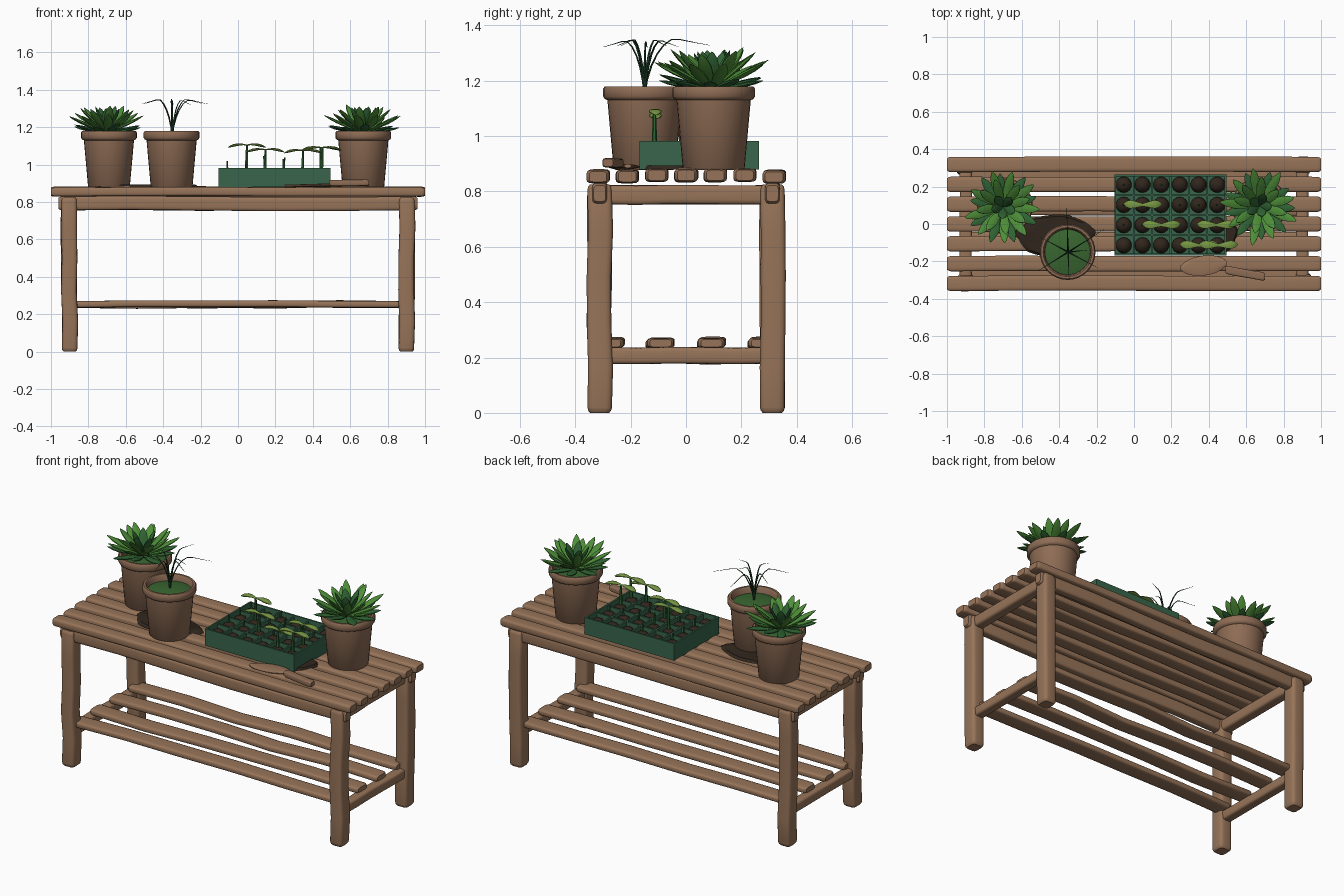
import bpy, bmesh, math, random
from mathutils import Vector as V

random.seed(4)
if "Cube" in bpy.data.objects:
    bpy.data.objects.remove(bpy.data.objects["Cube"])


def material(name, r, g, b):
    m = bpy.data.materials.new(name)
    m.use_nodes = True
    m.diffuse_color = (r, g, b, 1)
    bsdf = m.node_tree.nodes["Principled BSDF"]
    bsdf.inputs["Base Color"].default_value = (r, g, b, 1)
    bsdf.inputs["Roughness"].default_value = 0.8
    return m


WOOD = material("wood", 0.31, 0.175, 0.1)
CLAY = material("clay", 0.27, 0.15, 0.09)
SOIL = material("dark soil", 0.03, 0.019, 0.012)
TRAY = material("tray green", 0.04, 0.13, 0.07)
LEAF = material("leaf green", 0.075, 0.27, 0.04)
DEEP = material("deep leaf green", 0.03, 0.13, 0.035)
MOSS = material("moss green", 0.04, 0.13, 0.03)
GRASS = material("grass green", 0.016, 0.06, 0.025)
PALE = material("seedling green", 0.19, 0.32, 0.06)


def finish(name, bm, mat, smooth=True):
    bmesh.ops.recalc_face_normals(bm, faces=bm.faces)
    mesh = bpy.data.meshes.new(name)
    bm.to_mesh(mesh)
    bm.free()
    obj = bpy.data.objects.new(name, mesh)
    bpy.context.collection.objects.link(obj)
    mesh.materials.append(mat)
    if smooth:
        bpy.ops.object.select_all(action="DESELECT")
        obj.select_set(True)
        bpy.context.view_layer.objects.active = obj
        bpy.ops.object.shade_smooth_by_angle(angle=math.radians(42))
    return obj


def loft(bm, points, widths, thicks, side, n=8, power=1.0):
    """Sweep a rounded section along points, with half widths along side."""
    rings = []
    for i, p in enumerate(points):
        tangent = points[min(i + 1, len(points) - 1)] - points[max(i - 1, 0)]
        up = tangent.cross(side).normalized()
        ring = []
        for k in range(n):
            a = math.tau * (k + 0.5) / n
            c, s = math.cos(a), math.sin(a)
            c = math.copysign(abs(c) ** power, c)
            s = math.copysign(abs(s) ** power, s)
            ring.append(bm.verts.new(p + side * widths[i] * c + up * thicks[i] * s))
        rings.append(ring)
    for r, q in zip(rings, rings[1:]):
        for k in range(n):
            bm.faces.new((r[k], r[(k + 1) % n], q[(k + 1) % n], q[k]))
    bm.faces.new(rings[0])
    bm.faces.new(rings[-1])


def beam(name, start, end, side, width, thick, wobble=0.004, mat=WOOD):
    """Hand-cut timber with worn ends and a slight wander."""
    a, b, side = V(start), V(end), V(side)
    length = (b - a).length
    ts = [0, 0.008 / length, 0.02 / length, 0.2, 0.4, 0.6, 0.8,
          1 - 0.02 / length, 1 - 0.008 / length, 1]
    up = (b - a).normalized().cross(side)
    pts, ws, hs = [], [], []
    for i, t in enumerate(ts):
        mid = 2 < i < 7
        drift = (side + up) * (random.uniform(-wobble, wobble) if mid else 0)
        worn = (0.78, 0.93, 1)[min(i, len(ts) - 1 - i, 2)]
        pts.append(a.lerp(b, t) + drift)
        ws.append(width / 2 * worn * random.uniform(0.98, 1.02))
        hs.append(thick / 2 * worn * random.uniform(0.98, 1.02))
    bm = bmesh.new()
    loft(bm, pts, ws, hs, side, 16, 0.42)
    return finish(name, bm, mat)


# Bench frame
X, Y, Z = V((1, 0, 0)), V((0, 1, 0)), V((0, 0, 1))
for sx, lr in ((1, "left"), (-1, "right")):
    for sy, fb in ((-1, "front"), (1, "back")):
        beam(f"{fb}_{lr}_leg", (0.9 * sx, 0.312 * sy, 0), (0.903 * sx, 0.312 * sy, 0.825),
             X, 0.085, 0.09)
    beam(f"{lr}_top_rail", (0.9 * sx, -0.3, 0.788), (0.9 * sx, 0.3, 0.788), X, 0.065, 0.07, 0.002)
    beam(f"{lr}_low_rail", (0.9 * sx, -0.3, 0.207), (0.9 * sx, 0.3, 0.207), X, 0.06, 0.06, 0.002)
for sy, fb in ((-1, "front"), (1, "back")):
    beam(f"{fb}_long_rail", (-0.96, 0.312 * sy, 0.793), (0.96, 0.312 * sy, 0.793), Y, 0.055, 0.075)

# Table and shelf slats
for i in range(7):
    y = (i - 3) * 0.106
    z = 0.855 + random.uniform(-0.004, 0.004)
    beam(f"top_slat_{i + 1}", (-1, y, z), (1, y, z), Y, 0.082, 0.048, 0.003)
for i in range(4):
    y = (i - 1.5) * 0.183
    beam(f"shelf_slat_{i + 1}", (-0.9, y, 0.252), (0.9, y, 0.252), Y, 0.098, 0.036, 0.006)


def lathe(name, profile, x, y, mat, segments=32):
    bm = bmesh.new()
    verts = [bm.verts.new((r, 0, z)) for r, z in profile]
    edges = [bm.edges.new(e) for e in zip(verts, verts[1:])]
    bmesh.ops.spin(bm, geom=verts + edges, axis=Z, cent=(0, 0, 0), angle=math.tau, steps=segments)
    bmesh.ops.remove_doubles(bm, verts=bm.verts, dist=0.0005)
    bmesh.ops.translate(bm, vec=(x, y, 0), verts=bm.verts)
    return finish(name, bm, mat)


def pot(name, x, y):
    lathe(name, [(0, 0.878), (0.105, 0.878), (0.112, 0.885), (0.134, 1.13), (0.143, 1.134),
                 (0.149, 1.143), (0.149, 1.172), (0.143, 1.18), (0.131, 1.18),
                 (0.124, 1.17), (0.12, 1.13)], x, y, CLAY)
    lathe(name + "_moss", [(0, 1.158), (0.08, 1.153), (0.124, 1.142)], x, y, MOSS)


def leaf(bm, base, angle, length, elev, width, curl):
    out = V((math.cos(angle), math.sin(angle), 0))
    ts = (0, 0.2, 0.42, 0.65, 0.82, 0.93, 1)
    shape = (0.35, 0.55, 0.85, 1, 0.78, 0.42, 0.06)
    pts = [base + out * (t * length * math.cos(elev))
           + Z * (t * length * math.sin(elev) + curl * t * t) for t in ts]
    loft(bm, pts, [width * s for s in shape], [width * 0.32 * s for s in shape], out.cross(Z))


def rosette(name, x, y, turn):
    # rows: count, leaf length, elevation in degrees, base height, colour
    rows = ((9, 0.195, 8, 1.17, DEEP), (9, 0.225, 24, 1.168, LEAF),
            (8, 0.195, 40, 1.17, LEAF), (5, 0.14, 62, 1.175, DEEP))
    for r, (count, length, elev, z, mat) in enumerate(rows):
        bm = bmesh.new()
        for k in range(count):
            a = turn + math.tau * (k + 0.5 * (r % 2)) / count + random.uniform(-0.1, 0.1)
            leaf(bm, V((x, y, z)), a, length * random.uniform(0.92, 1.03),
                 math.radians(elev + random.uniform(-4, 4)), 0.027, 0.012)
        finish(f"{name}_leaves_{r + 1}", bm, mat)


# Potted plants
pot("right_pot", -0.69, 0.095)
pot("left_pot", 0.67, 0.1)
pot("middle_pot", -0.355, -0.15)
rosette("right_rosette", -0.70, 0.09, 0.2)
rosette("left_rosette", 0.67, 0.095, 0.6)

# Arching grass
bm = bmesh.new()
for k in range(7):
    a = math.radians(32 + k * 60) if k < 6 else 0.1
    reach = (0.23, 0.235, 0.17, 0.19, 0.15, 0.18, 0.1)[k]
    out = V((math.cos(a), math.sin(a), 0))
    ts = [i / 9 for i in range(10)]
    top = random.uniform(0.195, 0.21)
    pts = [V((-0.352, -0.15, 1.15)) + out * (reach * t ** 1.5)
           + Z * top * (math.sin(min(t * 1.5, 1) * math.pi / 2) - 0.3 * max(0, t - 0.55)) for t in ts]
    ws = [0.006 * (1 - 0.85 * t) for t in ts]
    loft(bm, pts, ws, [w * 0.7 for w in ws], out.cross(Z), 6)
finish("grass", bm, GRASS)


# Seed tray
def box(bm, x0, x1, y0, y1, z0, z1):
    vs = bmesh.ops.create_cube(bm, size=1)["verts"]
    bmesh.ops.scale(bm, vec=(x1 - x0, y1 - y0, z1 - z0), verts=vs)
    bmesh.ops.translate(bm, vec=((x0 + x1) / 2, (y0 + y1) / 2, (z0 + z1) / 2), verts=vs)


x0, x1, y0, y1 = -0.105, 0.495, -0.168, 0.264
px, py, w = (x1 - x0) / 6, (y1 - y0) / 4, 0.005
bm = bmesh.new()
box(bm, x0, x1, y0, y1, 0.88, 0.92)
for i in range(7):
    x = x0 + w + (x1 - x0 - 2 * w) * i / 6
    box(bm, x - w, x + w, y0, y1, 0.9, 0.982 if i in (0, 6) else 0.972)
for j in range(5):
    y = y0 + w + (y1 - y0 - 2 * w) * j / 4
    box(bm, x0, x1, y - w, y + w, 0.9, 0.982 if j in (0, 4) else 0.972)
finish("seed_tray", bm, TRAY, False)


def cell(i, j):
    return V((x0 + px * (i + 0.5), y0 + py * (j + 0.5), 0.93))


bm = bmesh.new()
for i in range(6):
    for j in range(4):
        ball = bmesh.ops.create_uvsphere(bm, u_segments=14, v_segments=8, radius=0.043)["verts"]
        bmesh.ops.translate(bm, vec=cell(i, j), verts=ball)
finish("soil_plugs", bm, SOIL)

# Seedlings and bare sprouts
stems, leaves = bmesh.new(), bmesh.new()
grown = {(1, 2): 1.105, (2, 1): 1.08, (5, 1): 1.09, (4, 0): 1.075, (5, 0): 1.09}
sprouts = [(0, 1), (0, 2), (0, 3), (1, 1), (2, 3), (3, 2), (3, 1), (4, 2), (5, 2), (2, 2)]
for c in list(grown) + sprouts:
    base = cell(*c)
    tip = base.copy()
    tip.z = grown.get(c, random.uniform(1.0, 1.045))
    r = 0.011 if c in grown else 0.007
    tip.x += random.uniform(-0.008, 0.008)
    loft(stems, [base, base.lerp(tip, 0.5), tip], [r, r * 0.8, r * 0.5], [r, r * 0.8, r * 0.5], X, 6)
    if c in grown:
        for angle in (0.05, math.pi - 0.05):
            leaf(leaves, tip, angle, 0.105, 0.2, 0.024, -0.035)
finish("seedling_stems", stems, DEEP)
finish("seedling_leaves", leaves, PALE)


# Spilled soil
def spill(name, x, y, rx, ry, turn):
    bm = bmesh.new()
    vs = bmesh.ops.create_cone(bm, cap_ends=True, segments=28, radius1=1, radius2=0.9, depth=0.014)["verts"]
    for v in vs:
        a = math.atan2(v.co.y, v.co.x)
        k = 1 + 0.06 * math.sin(3 * a) + 0.04 * math.sin(5 * a + 1)
        px_, py_ = v.co.x * rx * k, v.co.y * ry * k
        v.co.x = x + px_ * math.cos(turn) - py_ * math.sin(turn)
        v.co.y = y + px_ * math.sin(turn) + py_ * math.cos(turn)
        v.co.z += 0.886
    finish(name, bm, SOIL)


spill("spilled_soil_right", -0.43, -0.06, 0.215, 0.115, 0)
spill("spilled_soil_left", 0.45, -0.07, 0.11, 0.085, 0.3)

# Trowel
bm = bmesh.new()
ts = [i / 10 for i in range(11)]
ws = [0.055 * max(0.05, 1 - (2 * t - 1) ** 2) ** 0.5 for t in ts]
loft(bm, [V((0.25, -0.235, 0.885)).lerp(V((0.495, -0.21, 0.892)), t) for t in ts],
     ws, [0.008] * 11, Y, 12)
finish("trowel_blade", bm, WOOD)
beam("trowel_handle", (0.49, -0.245, 0.902), (0.7, -0.282, 0.904), Y, 0.045, 0.034, 0.001, CLAY)
